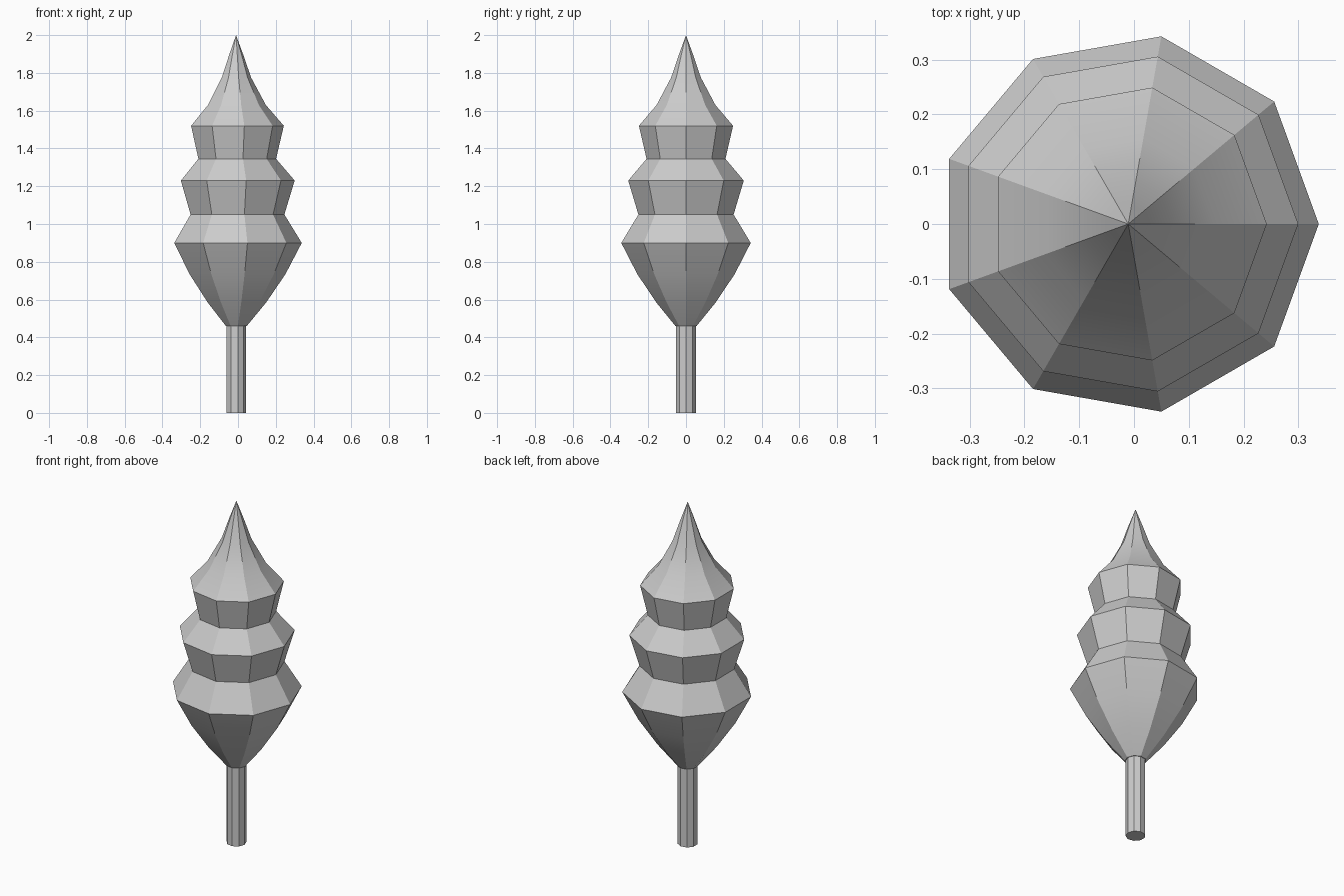
import bpy, bmesh
from math import cos, sin, pi, radians

if "Cube" in bpy.data.objects:
    bpy.data.objects.remove(bpy.data.objects["Cube"])

CENTRE_X = -0.0105


def lathe(name, profile, sides):
    """Revolve (radius, z) points into a faceted closed solid; radius 0 makes a tip."""
    bm = bmesh.new()
    rings = []
    for r, z in profile:
        if r == 0:
            rings.append([bm.verts.new((CENTRE_X, 0, z))] * sides)
        else:
            rings.append([bm.verts.new((CENTRE_X + r * cos(2 * pi * i / sides),
                                        r * sin(2 * pi * i / sides), z))
                          for i in range(sides)])
    for low, high in zip(rings, rings[1:]):
        for i in range(sides):
            j = (i + 1) % sides
            loop = [low[i], low[j], high[j], high[i]]
            bm.faces.new(list(dict.fromkeys(loop)))
    for ring in (rings[0], rings[-1]):
        if len(set(ring)) > 1:
            bm.faces.new(ring)
    bmesh.ops.recalc_face_normals(bm, faces=bm.faces)
    mesh = bpy.data.meshes.new(name)
    bm.to_mesh(mesh)
    bm.free()
    obj = bpy.data.objects.new(name, mesh)
    bpy.context.collection.objects.link(obj)
    bpy.ops.object.select_all(action='DESELECT')
    obj.select_set(True)
    bpy.context.view_layer.objects.active = obj
    bpy.ops.object.shade_smooth_by_angle(angle=radians(30))
    return obj


# Trunk
lathe("trunk", [(0.053, 0), (0.053, 0.47)], 9)

# Foliage: three tiers narrowing to a pointed tip
lathe("foliage", [(0.057, 0.46), (0.16, 0.585), (0.262, 0.735), (0.348, 0.90),
                  (0.256, 1.05), (0.3105, 1.23), (0.212, 1.345), (0.253, 1.52),
                  (0.158, 1.63), (0.08, 1.775), (0.037, 1.90), (0, 2.0)], 9)
